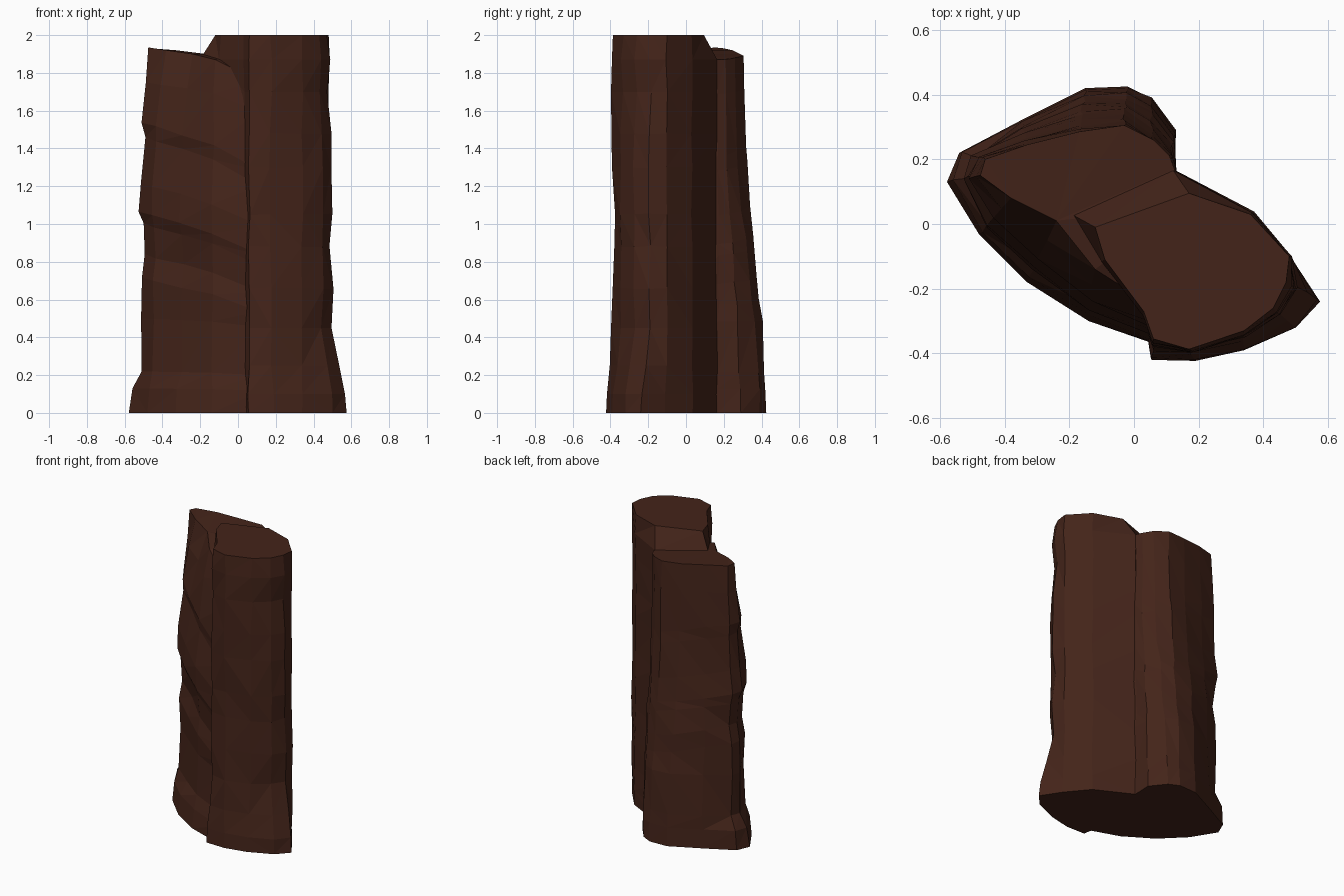
import bpy, bmesh, random

random.seed(4)
mat = bpy.data.materials.new("dark_brown_rock")
mat.diffuse_color = (0.057, 0.0175, 0.010, 1)


def column(name, outline, levels, height, jitter, tilt=0.0):
    """Loft outline points (base x, base y, top x, top y, top z, curve) through levels
    (z, taper curve 0, 1, 2); each point follows its own taper curve."""
    bm = bmesh.new()
    rings = []
    for k, (z, *curves) in enumerate(levels):
        ring = []
        inner = 0 < k < len(levels) - 1
        for bx, by, tx, ty, tz, c in outline:
            t = curves[c]
            x, y = bx + (tx - bx) * t, by + (ty - by) * t
            zz = z * tz / height
            if inner:
                x += random.uniform(-jitter, jitter)
                y += random.uniform(-jitter, jitter)
                if 0.6 < z < 1.6:
                    zz -= tilt * max(0, x + 0.5)
                    zz += random.uniform(-jitter, jitter)
            ring.append(bm.verts.new((x, y, zz)))
        rings.append(ring)
    n = len(outline)
    for a, b in zip(rings, rings[1:]):
        for i in range(n):
            j = (i + 1) % n
            bm.faces.new((a[i], a[j], b[j], b[i]))
    bm.faces.new(rings[0][::-1])
    bm.faces.new(rings[-1])
    bmesh.ops.triangulate(bm, faces=bm.faces[:])
    bmesh.ops.recalc_face_normals(bm, faces=bm.faces[:])
    me = bpy.data.meshes.new(name)
    bm.to_mesh(me)
    bm.free()
    me.materials.append(mat)
    ob = bpy.data.objects.new(name, me)
    bpy.context.collection.objects.link(ob)
    return ob


# Lower rear-left column: curve 0 = left corner, 1 = back, 2 = front-left flank
left = column("rock_pillar", [
    (0.16, 0.05, 0.13, 0.05, 1.88, 1), (0.125, 0.17, 0.125, 0.17, 1.87, 1),
    (0.13, 0.29, 0.11, 0.21, 1.87, 1), (0.05, 0.39, 0.06, 0.26, 1.88, 1),
    (-0.02, 0.425, -0.03, 0.305, 1.89, 1), (-0.15, 0.42, -0.17, 0.285, 1.90, 1),
    (-0.35, 0.32, -0.33, 0.245, 1.92, 1), (-0.54, 0.22, -0.46, 0.20, 1.93, 0),
    (-0.578, 0.13, -0.475, 0.15, 1.935, 0), (-0.48, -0.03, -0.38, 0.08, 1.92, 2),
    (-0.33, -0.18, -0.24, 0.01, 1.90, 2), (-0.14, -0.30, -0.12, -0.14, 1.87, 2),
    (0.12, -0.39, 0.10, -0.28, 1.76, 2),
], [(0, 0, 0, 0), (0.13, 0.15, 0.02, 0.08), (0.22, 0.65, 0.08, 0.30),
    (0.50, 0.60, 0.18, 0.38), (0.72, 0.62, 0.30, 0.34), (0.84, 0.80, 0.40, 0.44),
    (1.00, 0.72, 0.55, 0.32), (1.06, 0.50, 0.58, 0.22), (1.22, 0.65, 0.75, 0.24),
    (1.46, 0.80, 0.88, 0.45), (1.54, 0.70, 0.90, 0.40),
    (1.75, 0.85, 0.95, 0.68), (1.935, 1, 1, 1)], 1.935, 0.006, 0.2)

# Taller front-right column: curve 0 = right flank, 1 = front, 2 = chamfered saddle side
right = column("right_column_helper", [
    (0.575, -0.24, 0.47, -0.18, 2, 0), (0.49, -0.11, 0.48, -0.10, 2, 0),
    (0.37, 0.035, 0.36, 0.03, 2, 0), (0.12, 0.165, 0.17, 0.095, 2, 2),
    (-0.20, 0.04, -0.12, -0.01, 2, 2), (-0.10, -0.12, -0.09, -0.11, 2, 2),
    (0.04, -0.34, 0.03, -0.27, 2, 0), (0.055, -0.42, 0.06, -0.355, 2, 0),
    (0.19, -0.423, 0.17, -0.387, 2, 1), (0.34, -0.39, 0.34, -0.33, 2, 0),
    (0.50, -0.32, 0.43, -0.26, 2, 0),
], [(0, 0, 0, 0), (0.10, 0.05, 0.2, 0), (0.25, 0.40, 0.5, 0), (0.45, 0.80, 0.7, 0),
    (0.66, 0.70, 0.9, 0), (0.88, 0.82, 1.1, 0), (1.05, 0.75, 1.2, 0),
    (1.30, 0.73, 1.0, 0), (1.48, 0.78, 0.8, 0), (1.70, 1.0, 0.7, 0),
    (1.87, 0.78, 0.75, 0), (2.0, 1, 1, 1)], 2.0, 0.005)

# Weld both columns into one rock
mod = left.modifiers.new("weld_columns", 'BOOLEAN')
mod.operation = 'UNION'
mod.solver = 'EXACT'
mod.object = right
bpy.context.view_layer.objects.active = left
bpy.ops.object.modifier_apply(modifier=mod.name)
bpy.data.objects.remove(right, do_unlink=True)
